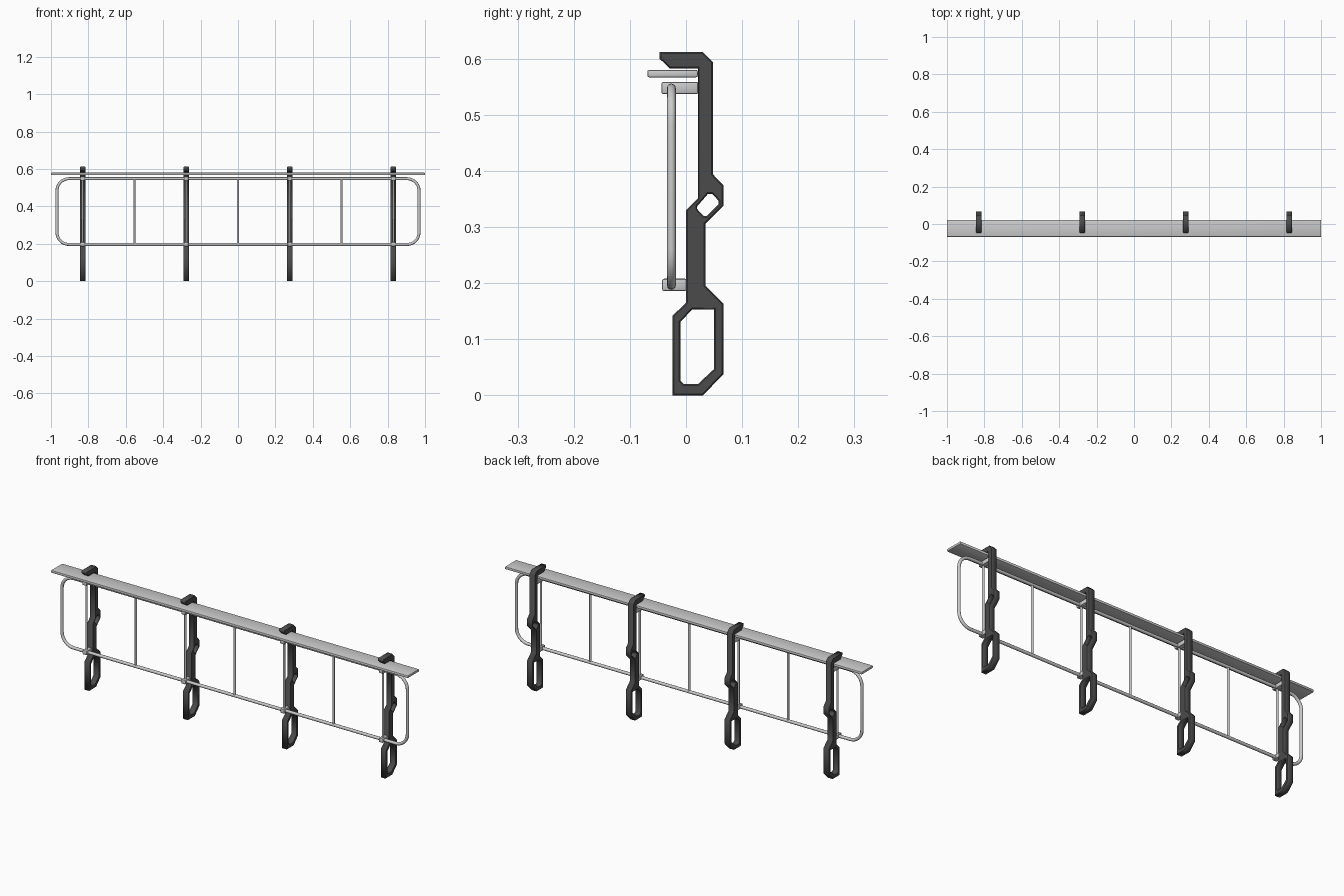
import bpy, bmesh, math
from mathutils import Vector

if "Cube" in bpy.data.objects:
    bpy.data.objects.remove(bpy.data.objects["Cube"])

POSTS = [-0.83, -0.277, 0.277, 0.83]
TUBE_Y = -0.026


def material(name, v):
    m = bpy.data.materials.new(name)
    m.diffuse_color = (v, v, v, 1)
    m.use_nodes = True
    m.node_tree.nodes["Principled BSDF"].inputs["Base Color"].default_value = m.diffuse_color
    return m


dark = material("dark_steel", 0.07)


def link(name, data):
    ob = bpy.data.objects.new(name, data)
    bpy.context.collection.objects.link(ob)
    return ob


def to_mesh(ob, smooth=False):
    bpy.ops.object.select_all(action='DESELECT')
    ob.select_set(True)
    bpy.context.view_layer.objects.active = ob
    bpy.ops.object.convert(target='MESH')
    if smooth:
        bpy.ops.object.shade_smooth_by_angle(angle=math.radians(40))
    return bpy.context.object


def add_poly(cu, pts):
    s = cu.splines.new('POLY')
    s.points.add(len(pts) - 1)
    for p, c in zip(s.points, pts):
        p.co = (*c, 0, 1) if len(c) == 2 else (*c, 1)
    s.use_cyclic_u = True


def box(name, x0, x1, y0, y1, z0, z1, bevel):
    bm = bmesh.new()
    bmesh.ops.create_cube(bm, size=1)
    for v in bm.verts:
        v.co = Vector(((x0 + x1) / 2 + v.co.x * (x1 - x0),
                       (y0 + y1) / 2 + v.co.y * (y1 - y0),
                       (z0 + z1) / 2 + v.co.z * (z1 - z0)))
    bmesh.ops.bevel(bm, geom=bm.edges[:], offset=bevel, segments=2,
                    profile=0.5, affect='EDGES')
    me = bpy.data.meshes.new(name)
    bm.to_mesh(me)
    bm.free()
    ob = link(name, me)
    return to_mesh(ob, True)


# hooked posts: side profile with two cut-outs, as (y, z)
outer = [(-.047, .612), (.03, .612), (.048, .594), (.048, .394), (.067, .374),
         (.067, .338), (.035, .306), (.035, .195), (.067, .163), (.067, .038),
         (.03, 0), (-.024, 0), (-.024, .142), (0, .165), (0, .33),
         (.021, .351), (.021, .583), (-.029, .583), (-.047, .6)]
grip_hole = [(-.01, .131), (.011, .153), (.05, .153), (.05, .047),
             (.021, .02), (-.004, .02), (-.01, .026)]
slot_hole = [(.02, .337), (.039, .359), (.047, .359), (.058, .347),
             (.058, .341), (.037, .32), (.031, .32), (.02, .332)]
cu = bpy.data.curves.new("post", 'CURVE')
cu.dimensions = '2D'
cu.fill_mode = 'BOTH'
for loop in (outer, grip_hole, slot_hole):
    add_poly(cu, loop)
cu.extrude = 0.0125
cu.bevel_depth = 0.0025
cu.offset = -0.0025
cu.bevel_resolution = 0
post = to_mesh(link("post_1", cu))
post.data.materials.append(dark)
post.rotation_euler = (math.pi / 2, 0, math.pi / 2)
post.location.x = POSTS[0]
for i, x in enumerate(POSTS[1:], 2):
    p = link(f"post_{i}", post.data)
    p.rotation_euler = post.rotation_euler
    p.location.x = x

# top plank
box("top_plank", -1, 1, -0.069, 0.021, 0.567, 0.58, 0.003)

# rounded tube frame
hx, z0, z1, r = 0.968, 0.196, 0.548, 0.065
path = []
for cx, cz, a0 in ((hx - r, z1 - r, 0), (-hx + r, z1 - r, 90),
                   (-hx + r, z0 + r, 180), (hx - r, z0 + r, 270)):
    for k in range(9):
        a = math.radians(a0 + k * 90 / 8)
        path.append((cx + r * math.cos(a), TUBE_Y, cz + r * math.sin(a)))
cu = bpy.data.curves.new("rail_frame", 'CURVE')
cu.dimensions = '3D'
add_poly(cu, path)
cu.bevel_depth = 0.0078
cu.bevel_resolution = 4
to_mesh(link("rail_frame", cu), True)

# thin upright bars, also in front of each post
for i in range(7):
    bpy.ops.mesh.primitive_cylinder_add(
        vertices=16, radius=0.0055, depth=z1 - z0,
        location=((i - 3) * 0.277, TUBE_Y, (z0 + z1) / 2))
    bpy.context.object.name = f"upright_bar_{i + 1}"
    bpy.ops.object.shade_smooth_by_angle(angle=math.radians(40))

# clamps tying the frame to the posts
for i, x in enumerate(POSTS, 1):
    box(f"upper_clamp_{i}", x - .012, x + .012, -.044, .022, .537, .559, .004)
    box(f"lower_clamp_{i}", x - .012, x + .012, -.043, .002, .186, .208, .004)
